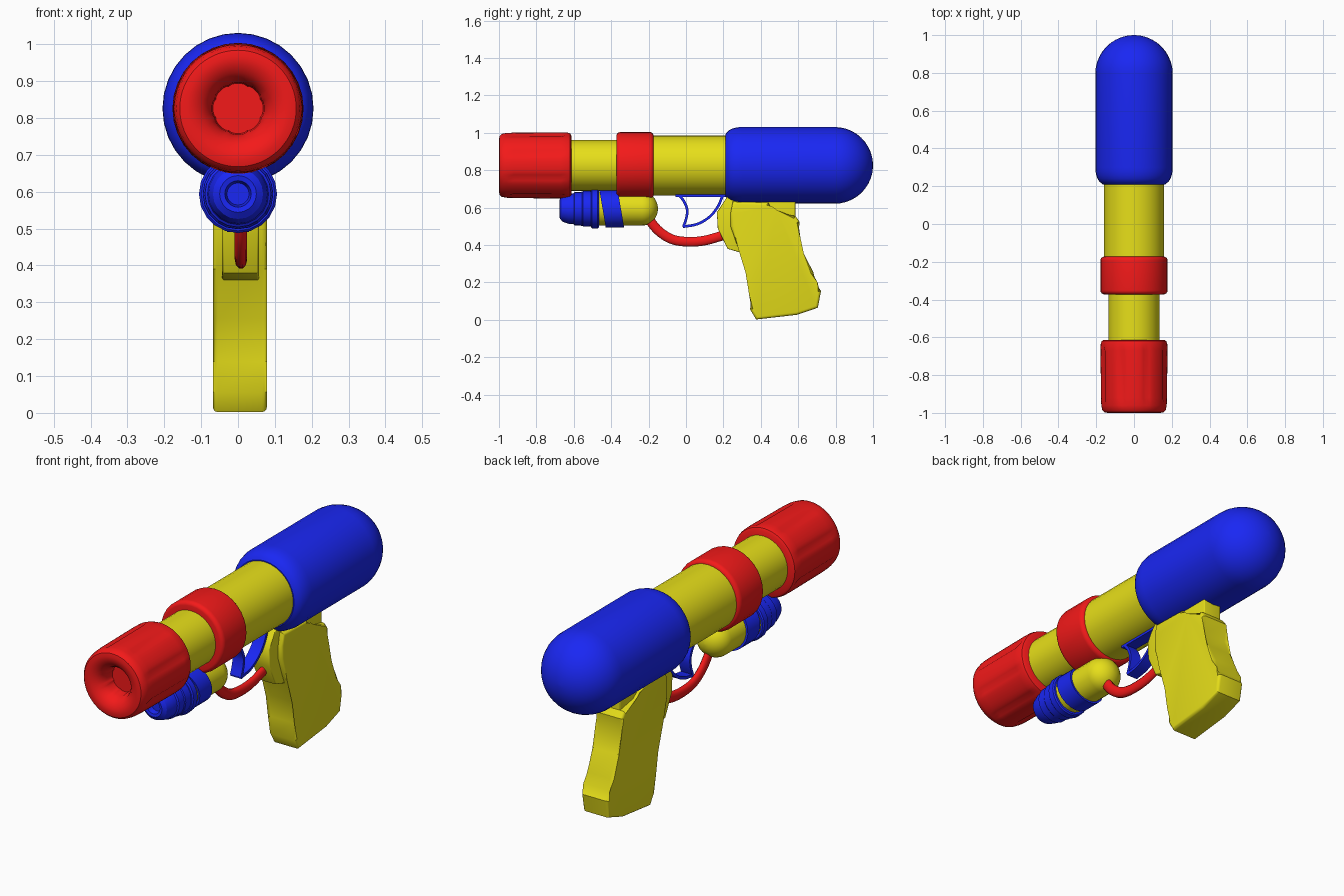
import bpy, bmesh, math
from mathutils import Vector

if "Cube" in bpy.data.objects:
    bpy.data.objects.remove(bpy.data.objects["Cube"])


def material(name, rgb):
    m = bpy.data.materials.new(name)
    m.diffuse_color = (*rgb, 1)
    m.use_nodes = True
    m.node_tree.nodes["Principled BSDF"].inputs["Base Color"].default_value = m.diffuse_color
    return m


RED = material("red", (0.9, 0.01, 0.01))
BLUE = material("blue", (0.01, 0.02, 0.9))
YELLOW = material("yellow", (0.8, 0.74, 0.01))
AXIS = 0.826      # height of the barrel axis
LOW = 0.594       # height of the small bottle axis


def finish(bm, name, mat, angle=35):
    bmesh.ops.recalc_face_normals(bm, faces=bm.faces[:])
    mesh = bpy.data.meshes.new(name)
    bm.to_mesh(mesh)
    bm.free()
    mesh.polygons.foreach_set("use_smooth", [True] * len(mesh.polygons))
    mesh.set_sharp_from_angle(angle=math.radians(angle))
    mesh.materials.append(mat)
    ob = bpy.data.objects.new(name, mesh)
    bpy.context.collection.objects.link(ob)
    return ob


def skin(bm, rings):
    """Bridge closed vertex rings and cap both ends."""
    for a, b in zip(rings, rings[1:]):
        n = len(a)
        for i in range(n):
            bm.faces.new((a[i], a[(i + 1) % n], b[(i + 1) % n], b[i]))
    bm.faces.new(rings[0])
    bm.faces.new(rings[-1])


def lathe(name, profile, mat, z, segs=32, shape=None, shear=0, angle=35):
    """Turn (y, radius) points around a y-parallel axis at height z."""
    bm = bmesh.new()
    rings = []
    for y, r in profile:
        ring = []
        for i in range(segs):
            a = 2 * math.pi * i / segs
            rr = r * shape(a, y) if shape else r
            dz = rr * math.sin(a)
            ring.append(bm.verts.new((rr * math.cos(a), y + shear * dz, z + dz)))
        rings.append(ring)
    skin(bm, rings)
    return finish(bm, name, mat, angle)


def arc(yc, rc, ry, rr, a0, a1, n):
    """Quarter-ellipse profile points."""
    return [(yc + ry * math.sin(math.radians(a0 + (a1 - a0) * i / n)),
             rc + rr * math.cos(math.radians(a0 + (a1 - a0) * i / n))) for i in range(n + 1)]


def smooth_path(pts, n=5):
    """Catmull-Rom curve through the points."""
    p = [Vector(q) for q in pts]
    p = [2 * p[0] - p[1]] + p + [2 * p[-1] - p[-2]]
    out = []
    for a, b, c, d in zip(p, p[1:], p[2:], p[3:]):
        for i in range(n):
            t = i / n
            out.append(0.5 * (2 * b + (c - a) * t + (2 * a - 5 * b + 4 * c - d) * t * t
                              + (3 * b - a - 3 * c + d) * t ** 3))
    return out + [p[-2]]


def sweep(name, path, section, mat, x0=0.0):
    """Sweep an (x, normal) section along a (y, z) path."""
    bm = bmesh.new()
    rings = []
    for i, p in enumerate(path):
        t = (path[min(i + 1, len(path) - 1)] - path[max(i - 1, 0)]).normalized()
        rings.append([bm.verts.new((x0 + u, p.x - t.y * v, p.y + t.x * v)) for u, v in section])
    skin(bm, rings)
    return finish(bm, name, mat, 50)


def plate(name, outline, x0, half, bevel, mat):
    """Extrude a (y, z) outline across x and round its rims."""
    bm = bmesh.new()
    sides = [[bm.verts.new((x0 + s * half, y, z)) for y, z in outline] for s in (-1, 1)]
    skin(bm, sides)
    rims = [e for e in bm.edges if abs(e.verts[0].co.x - e.verts[1].co.x) < 1e-6]
    bmesh.ops.bevel(bm, geom=rims, offset=bevel, segments=3, profile=0.5, affect='EDGES')
    return finish(bm, name, mat, 40)


# Nozzle with shallow flutes and a rounded, recessed mouth
def flutes(a, y):
    if not -0.95 < y < -0.64:
        return 1
    return 1 - 0.05 * max(0, math.cos(8 * a + math.pi)) ** 4


lathe("nozzle", [(-0.90, 0.068), (-0.94, 0.071), (-0.965, 0.08), (-0.985, 0.097), (-0.997, 0.12),
                 (-1.0, 0.14), (-0.996, 0.158), (-0.985, 0.168), (-0.96, 0.173), (-0.92, 0.175),
                 (-0.67, 0.177), (-0.635, 0.176), (-0.62, 0.171), (-0.613, 0.16), (-0.613, 0.1)],
      RED, AXIS, 64, flutes)

# Barrel tubes and collar
lathe("front_barrel", [(-0.64, 0.136), (-0.34, 0.136)], YELLOW, AXIS)
lathe("rear_barrel", [(-0.20, 0.160), (0.25, 0.160)], YELLOW, AXIS)
lathe("collar", [(-0.372, 0.13), (-0.372, 0.16)] + arc(-0.35, 0.158, 0.022, 0.02, -70, 0, 4)
      + arc(-0.195, 0.158, 0.022, 0.02, 0, 70, 4) + [(-0.173, 0.16), (-0.173, 0.13)], RED, AXIS)

# Main water tank
lathe("water_tank", [(0.21, 0.14), (0.21, 0.165)] + arc(0.30, 0.165, 0.085, 0.04, -75, 0, 5)
      + arc(0.795, 0.0, 0.205, 0.205, 0, 88, 10), BLUE, AXIS)

# Small bottle below the barrel, its cap, ring and slanted strap
lathe("small_bottle", [(-0.52, 0.09)] + arc(-0.235, 0.0, 0.085, 0.09, 0, 88, 8), YELLOW, LOW, 24)
lathe("bottle_cap", [(-0.645, 0.03), (-0.672, 0.036), (-0.675, 0.05), (-0.662, 0.068), (-0.63, 0.08),
                     (-0.60, 0.083), (-0.595, 0.09), (-0.555, 0.091), (-0.55, 0.095), (-0.49, 0.096)],
      BLUE, LOW, 20, angle=25)
lathe("cap_ring", [(-0.508, 0.08), (-0.508, 0.1), (-0.502, 0.106), (-0.472, 0.106),
                   (-0.466, 0.1), (-0.466, 0.08)], BLUE, LOW, 20)
lathe("bottle_strap", [(-0.446, 0.085), (-0.446, 0.1), (-0.348, 0.1), (-0.348, 0.085)],
      BLUE, LOW, 20, shear=-0.17)

# Hose from the bottle to the grip
oval = [(0.017 * math.cos(math.pi * i / 5), 0.027 * math.sin(math.pi * i / 5)) for i in range(10)]
sweep("hose", smooth_path([(-0.205, 0.555), (-0.185, 0.52), (-0.142, 0.472), (-0.078, 0.432),
                           (0.0, 0.418), (0.1, 0.424), (0.225, 0.46)]), oval, RED, 0.008)

# Trigger blade, guard and mounting rail
strip = [(-0.03, -0.007), (0.03, -0.007), (0.03, 0.007), (-0.03, 0.007)]
sweep("trigger", smooth_path([(-0.045, 0.675), (-0.012, 0.635), (0.006, 0.59), (0.002, 0.545),
                              (-0.014, 0.498)]), strip, BLUE)
sweep("trigger_guard", smooth_path([(-0.016, 0.498), (0.06, 0.512), (0.125, 0.55), (0.17, 0.605),
                                    (0.2, 0.675)]), strip, BLUE)
sweep("trigger_rail", [Vector((-0.055, 0.664)), Vector((0.21, 0.664))], strip, BLUE)

# Grip: wide handle over a narrower core
plate("grip_handle", [(0.25, 0.632), (0.44, 0.627), (0.455, 0.595), (0.48, 0.574), (0.585, 0.555),
                      (0.607, 0.525), (0.598, 0.434), (0.63, 0.354), (0.682, 0.252), (0.69, 0.195),
                      (0.722, 0.155), (0.705, 0.065), (0.593, 0.027), (0.375, 0.002), (0.343, 0.055),
                      (0.351, 0.139), (0.332, 0.257), (0.276, 0.391), (0.238, 0.5), (0.238, 0.57)],
      0.005, 0.0735, 0.014, YELLOW)
plate("grip_core", [(0.225, 0.665), (0.195, 0.62), (0.165, 0.575), (0.17, 0.488), (0.222, 0.38),
                    (0.29, 0.36), (0.45, 0.4), (0.585, 0.5), (0.585, 0.665)],
      0.007, 0.05, 0.006, YELLOW)
